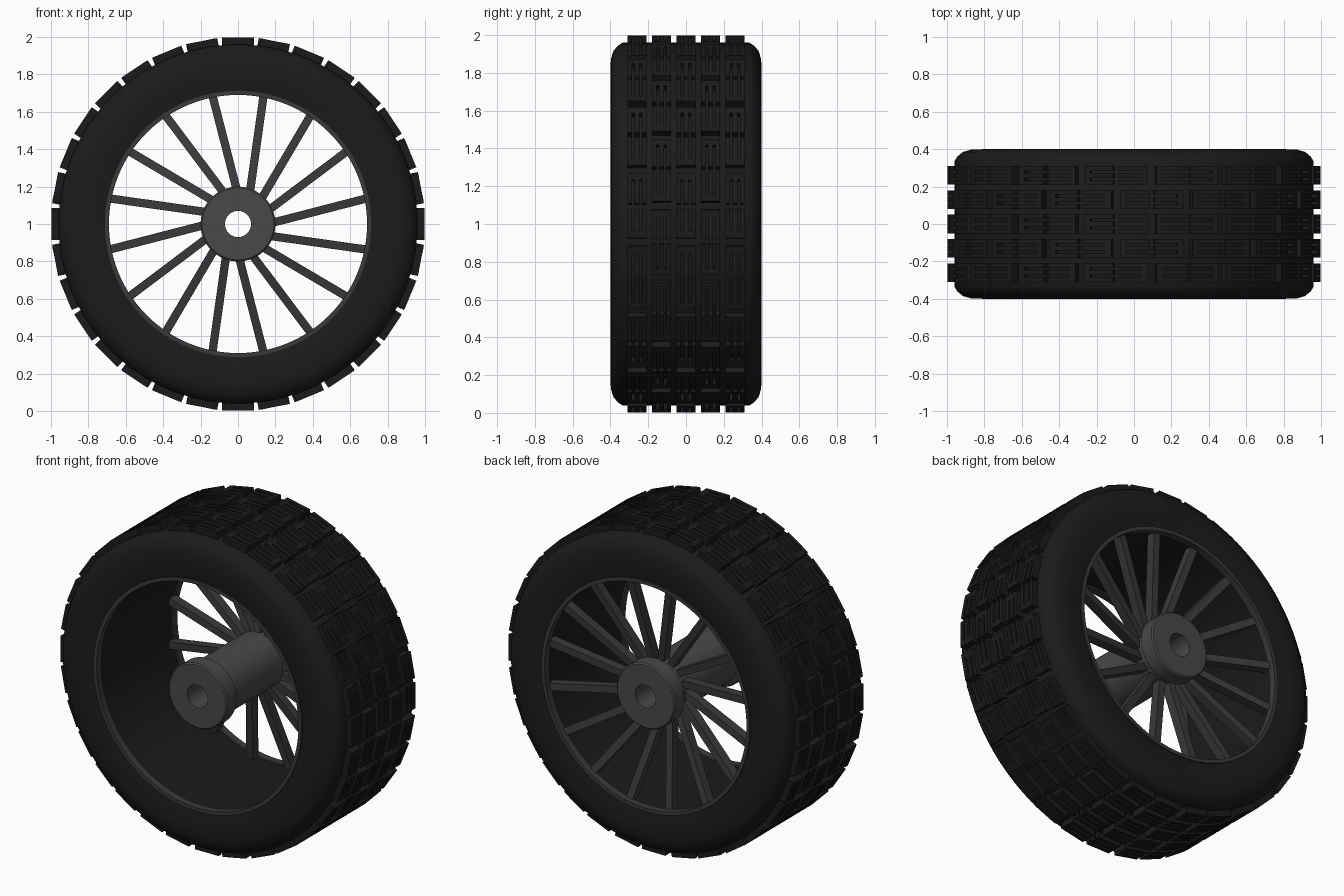
import bpy, bmesh
from math import sin, cos, pi, radians
from mathutils import Vector

if "Cube" in bpy.data.objects:
    bpy.data.objects.remove(bpy.data.objects["Cube"])

CENTRE = Vector((0, 0, 1))          # the wheel axis runs along y through here


def material(name, value):
    m = bpy.data.materials.new(name)
    m.diffuse_color = (value, value, value * 1.06, 1)
    m.use_nodes = True
    m.node_tree.nodes["Principled BSDF"].inputs["Base Color"].default_value = m.diffuse_color
    return m


RUBBER = material("rubber", 0.011)
STEEL = material("spoke_grey", 0.042)
HUB = material("hub_grey", 0.065)


def polar(r, a, y):
    return CENTRE + Vector((r * cos(a), y, r * sin(a)))


def finish(bm, name, mat, smooth=True):
    bmesh.ops.recalc_face_normals(bm, faces=bm.faces)
    mesh = bpy.data.meshes.new(name)
    bm.to_mesh(mesh)
    bm.free()
    mesh.materials.append(mat)
    ob = bpy.data.objects.new(name, mesh)
    bpy.context.collection.objects.link(ob)
    if smooth:
        bpy.ops.object.select_all(action='DESELECT')
        ob.select_set(True)
        bpy.context.view_layer.objects.active = ob
        bpy.ops.object.shade_smooth_by_angle(angle=radians(32))
    return ob


def lathe(name, profile, mat, n=96):
    """Spin a closed (radius, y) profile about the wheel axis."""
    bm = bmesh.new()
    rings = [[bm.verts.new(polar(r, 2 * pi * i / n, y)) for r, y in profile]
             for i in range(n)]
    m = len(profile)
    for i in range(n):
        a, b = rings[i], rings[(i + 1) % n]
        for j in range(m):
            k = (j + 1) % m
            bm.faces.new((a[j], a[k], b[k], b[j]))
    return finish(bm, name, mat)


def mirrored(half):
    return half + [(r, -y) for r, y in reversed(half)]


# Tyre carcass with rounded shoulders
lathe("tyre", mirrored([(0.70, 0.385), (0.73, 0.39), (0.80, 0.40), (0.87, 0.398),
                        (0.915, 0.385), (0.945, 0.36), (0.96, 0.335)]), RUBBER)

# Thin rim lips on both sides
for side, label in ((-1, "front"), (1, "back")):
    lathe("rim_lip_" + label, [(0.69, side * 0.35), (0.69, side * 0.395),
                               (0.712, side * 0.395), (0.712, side * 0.35)], STEEL)

# Hub: two flanges, narrower barrel and a through bore
lathe("hub", mirrored([(0.07, 0.395), (0.192, 0.395), (0.20, 0.387), (0.20, 0.30),
                       (0.192, 0.292), (0.17, 0.285)]), HUB, 64)

# Tread: E-shaped blocks facing each other in pairs, five staggered rows
L, W, STEM = 0.16, 0.05, 0.035
E = [(0, -W), (L, -W), (L, W), (0, W), (0, 0.027), (L - STEM, 0.027),
     (L - STEM, 0.013), (0, 0.013), (0, -0.013), (L - STEM, -0.013),
     (L - STEM, -0.027), (0, -0.027)]
bm = bmesh.new()
for row in range(5):
    y0 = (row - 2) * 0.13
    stagger = radians(5.625) * (1 if row % 2 == 0 else -1)
    for k in range(16):
        for s in (-1, 1):
            a = stagger + 2 * pi * k / 16 + s * 0.0935
            out = Vector((cos(a), 0, sin(a)))
            tan = Vector((-sin(a), 0, cos(a))) * s
            lo, hi = [[bm.verts.new(CENTRE + out * h + tan * (u - L / 2)
                                    + Vector((0, y0 + v, 0))) for u, v in E]
                      for h in (0.945, 0.997)]
            bm.faces.new(hi)
            bm.faces.new(lo[::-1])
            for i in range(len(E)):
                j = (i + 1) % len(E)
                bm.faces.new((lo[i], lo[j], hi[j], hi[i]))
finish(bm, "tread_blocks", RUBBER, smooth=False)

# Sixteen slightly tangential spokes near the back side
bm = bmesh.new()
for k in range(16):
    a = radians(11.25 + 22.5 * k)
    p = polar(0.16, a - radians(11), 0.22)
    q = polar(0.702, a, 0.335)
    d = (q - p).normalized()
    side = d.cross(Vector((0, 1, 0))).normalized() * 0.022
    up = side.cross(d).normalized() * 0.028
    ends = [[bm.verts.new(c + side * i + up * j)
             for i, j in ((-1, -1), (1, -1), (1, 1), (-1, 1))] for c in (p, q)]
    bm.faces.new(ends[0][::-1])
    bm.faces.new(ends[1])
    for i in range(4):
        j = (i + 1) % 4
        bm.faces.new((ends[0][i], ends[0][j], ends[1][j], ends[1][i]))
finish(bm, "spokes", STEEL, smooth=False)
